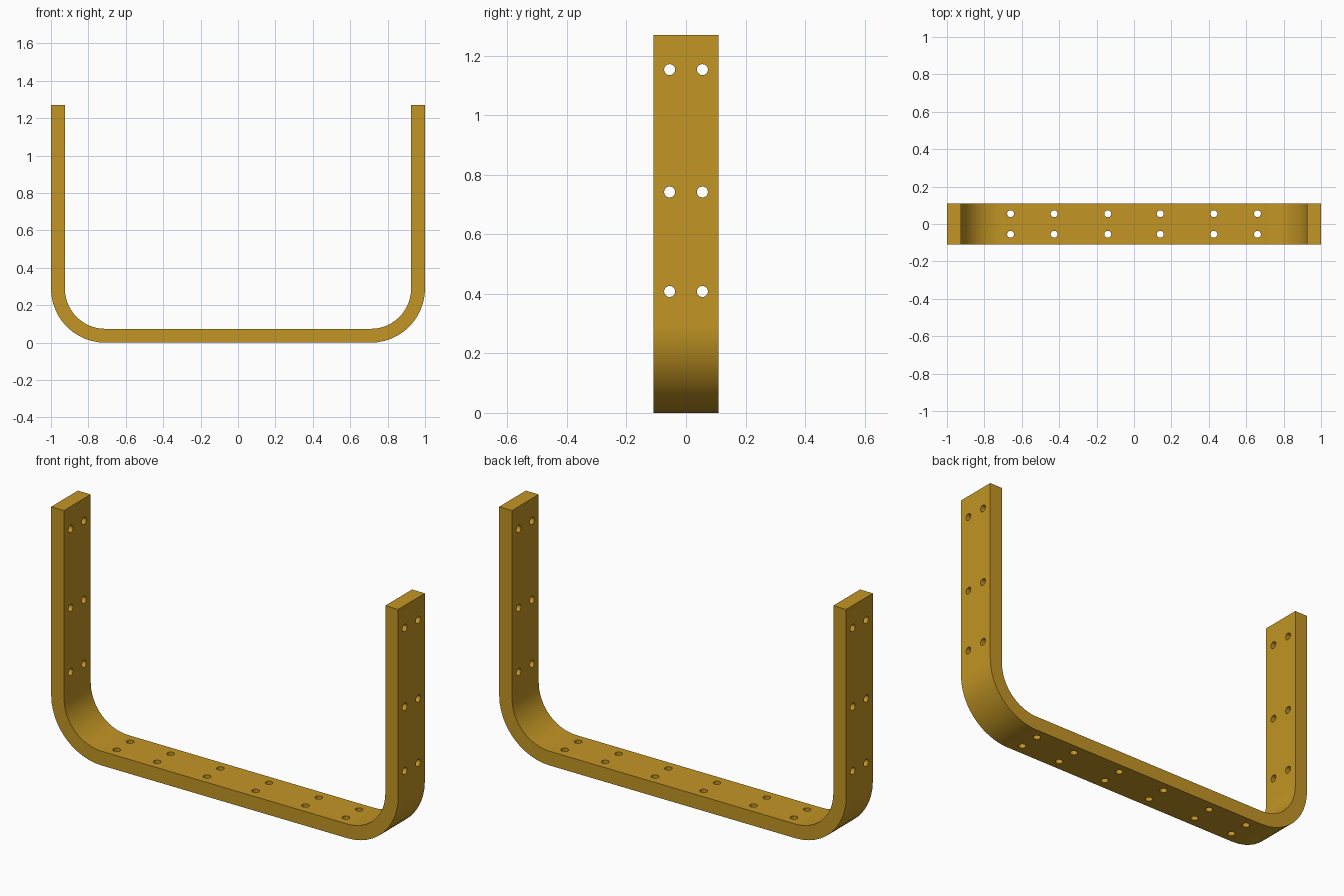
import bpy, bmesh, math
from mathutils import Matrix

if "Cube" in bpy.data.objects:
    bpy.data.objects.remove(bpy.data.objects["Cube"])

HALF, HEIGHT, THICK, DEPTH = 1.0, 1.27, 0.074, 0.11
BEND, STEPS = 0.29, 12
HOLE = 0.0185

brass = bpy.data.materials.new("brass_yellow")
brass.diffuse_color = (0.54, 0.30, 0.018, 1)
brass.use_nodes = True
brass.node_tree.nodes["Principled BSDF"].inputs["Base Color"].default_value = brass.diffuse_color


def edge_line(offset):
    """Half of the U outline, from the leg top down round the bend (right side)."""
    r = BEND - offset
    pts = [(HALF - offset, HEIGHT)]
    for i in range(STEPS + 1):
        a = math.pi / 2 * i / STEPS
        pts.append((HALF - BEND + r * math.cos(a), BEND - r * math.sin(a)))
    return pts


def full_line(offset):
    half = edge_line(offset)
    return half + [(-x, z) for x, z in reversed(half)]


# Bent strip: closed U profile extruded along y
bm = bmesh.new()
profile = full_line(0) + full_line(THICK)[::-1]
face = bm.faces.new([bm.verts.new((x, -DEPTH, z)) for x, z in profile])
ext = bmesh.ops.extrude_face_region(bm, geom=[face])
moved = [g for g in ext["geom"] if isinstance(g, bmesh.types.BMVert)]
bmesh.ops.translate(bm, verts=moved, vec=(0, 2 * DEPTH, 0))
bmesh.ops.recalc_face_normals(bm, faces=bm.faces)
mesh = bpy.data.meshes.new("bent_strap")
bm.to_mesh(mesh)
bm.free()
strap = bpy.data.objects.new("bent_strap", mesh)
bpy.context.collection.objects.link(strap)
mesh.materials.append(brass)

# Hole drills: through both legs at once, and through the base
bm = bmesh.new()


def drill(matrix, length):
    bmesh.ops.create_cone(bm, cap_ends=True, segments=24, radius1=HOLE,
                          radius2=HOLE, depth=length, matrix=matrix)


for y in (-0.055, 0.055):
    for z in (0.408, 0.742, 1.153):
        drill(Matrix.Translation((0, y, z)) @ Matrix.Rotation(math.pi / 2, 4, 'Y'), 2.2)
    for x in (0.14, 0.427, 0.66):
        for side in (-1, 1):
            drill(Matrix.Translation((side * x, y, THICK / 2)), 0.2)
mesh = bpy.data.meshes.new("hole_drills")
bm.to_mesh(mesh)
bm.free()
mesh.materials.append(brass)
drills = bpy.data.objects.new("hole_drills", mesh)
bpy.context.collection.objects.link(drills)
drills.hide_render = True

# Cut the holes, then drop the drills
cut = strap.modifiers.new("holes", 'BOOLEAN')
cut.operation, cut.solver, cut.object = 'DIFFERENCE', 'EXACT', drills
bpy.context.view_layer.objects.active = strap
strap.select_set(True)
bpy.ops.object.modifier_apply(modifier=cut.name)
bpy.data.objects.remove(drills)

# Smooth bends and bores, crisp edges, flat large faces
bpy.ops.object.shade_smooth_by_angle(angle=math.radians(30))
flat = strap.modifiers.new("flat_faces", 'WEIGHTED_NORMAL')
flat.keep_sharp = True
